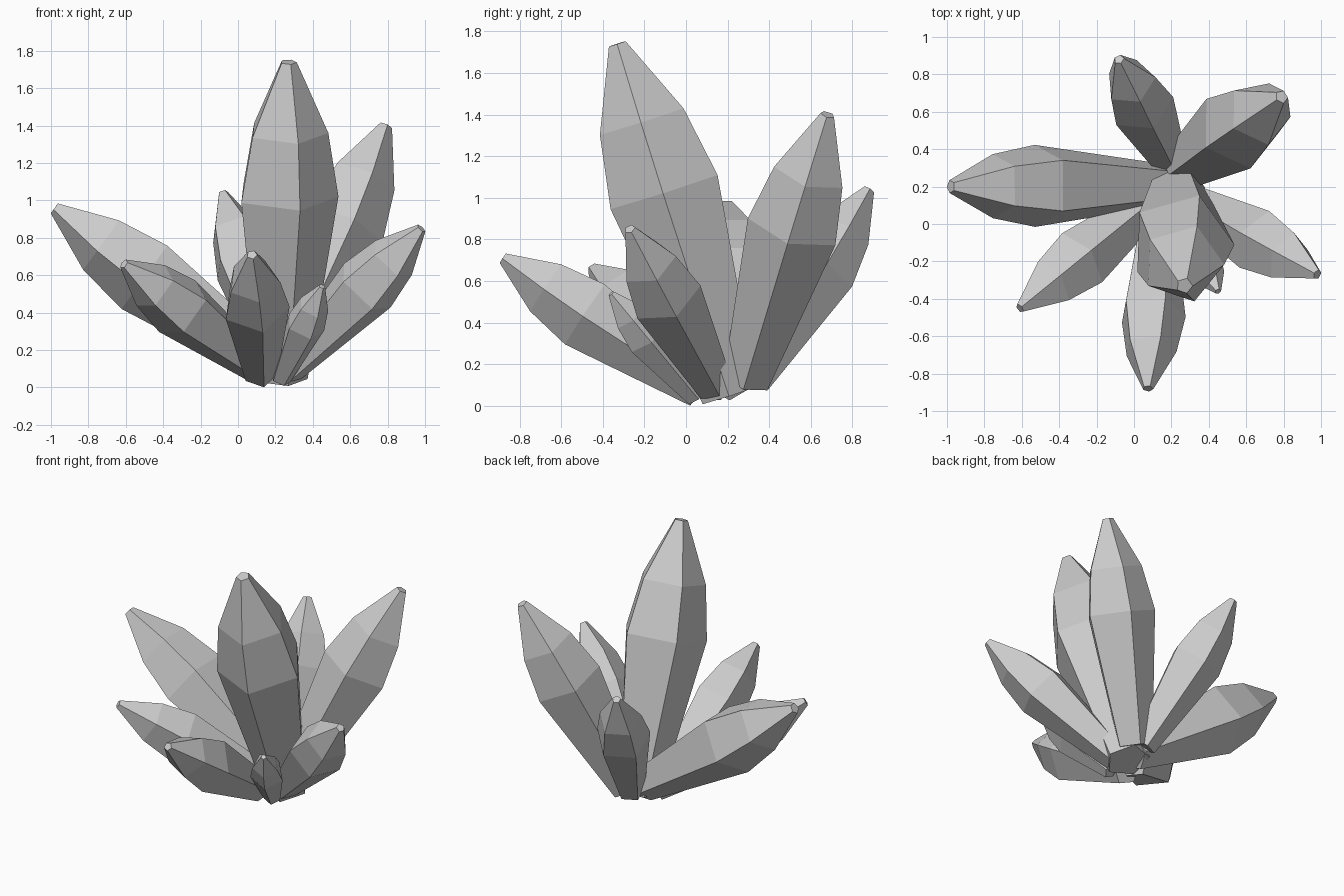
import bpy, bmesh, math
from mathutils import Vector

if "Cube" in bpy.data.objects:
    bpy.data.objects.remove(bpy.data.objects["Cube"])

SIDES = 5
# crystal profile: (fraction along axis, radius / length)
PROFILE = [(0.0, 0.08), (0.58, 0.16), (0.78, 0.125), (1.0, 0.025)]


def crystal(name, base, tip, corner):
    """Five-sided crystal from base to tip; one ridge points towards corner."""
    base, tip = Vector(base), Vector(tip)
    axis = tip - base
    length = axis.length
    d = axis.normalized()
    c = Vector(corner)
    u = (c - d * c.dot(d)).normalized()
    v = d.cross(u)
    bm = bmesh.new()
    rings = []
    for t, r in PROFILE:
        ring = []
        for i in range(SIDES):
            a = 2 * math.pi * i / SIDES
            offset = (u * math.cos(a) + v * math.sin(a)) * r * length
            ring.append(bm.verts.new(base + axis * t + offset))
        rings.append(ring)
    for lo, hi in zip(rings, rings[1:]):
        for i in range(SIDES):
            j = (i + 1) % SIDES
            bm.faces.new((lo[i], lo[j], hi[j], hi[i]))
    bm.faces.new(rings[0][::-1])
    bm.faces.new(rings[-1])
    mesh = bpy.data.meshes.new(name)
    bm.to_mesh(mesh)
    bm.free()
    bpy.context.collection.objects.link(bpy.data.objects.new(name, mesh))


# tall centre crystal
crystal("main_crystal", (0.23, 0.21, 0.05), (0.27, -0.33, 1.74), (0.27, -0.96, 0))
# large side crystals
crystal("back_right_crystal", (0.24, 0.29, 0.12), (0.79, 0.68, 1.40), (0.21, -0.03, -0.09))
crystal("left_crystal", (0.19, 0.21, 0.12), (-0.98, 0.20, 0.96), (0, 0, -1))
# medium crystals
crystal("back_crystal", (0.20, 0.32, 0.12), (-0.08, 0.88, 1.04), (-0.14, -0.125, 0.03))
crystal("front_left_crystal", (0.13, 0.15, 0.09), (-0.61, -0.45, 0.66), (0, 0, 1))
crystal("front_crystal", (0.12, 0.07, 0.075), (0.075, -0.88, 0.71), (0.2, 0, -1))
crystal("right_crystal", (0.26, 0.14, 0.09), (0.98, -0.27, 0.85), (0.16, 0.06, -0.12))
# small front crystal
crystal("small_crystal", (0.23, 0.05, 0.045), (0.45, -0.36, 0.54), (0.03, -0.07, -0.07))
